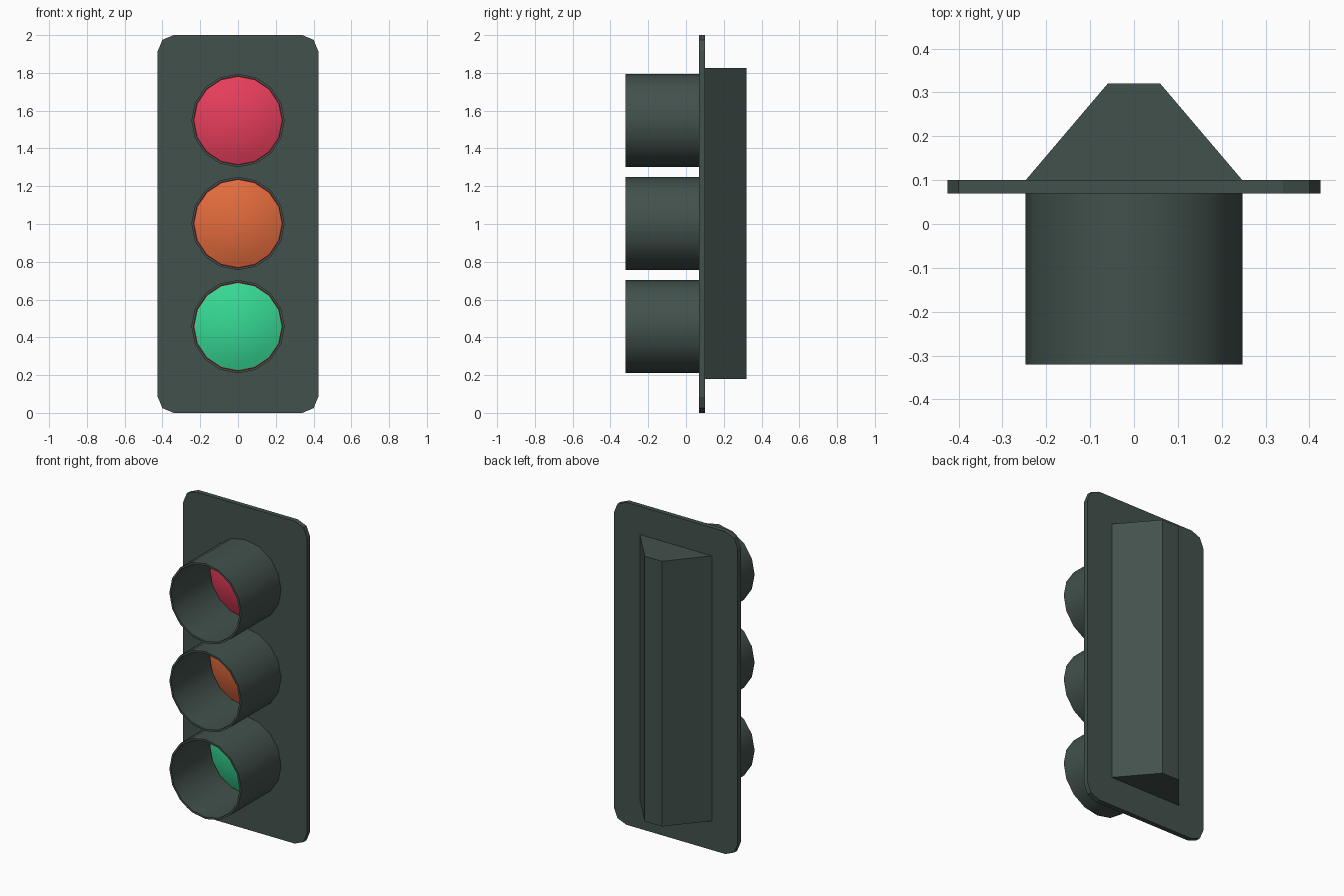
import bpy, bmesh, math

if "Cube" in bpy.data.objects:
    bpy.data.objects.remove(bpy.data.objects["Cube"])


def material(name, srgb):
    lin = [(c / 12.92 if c <= 0.04045 else ((c + 0.055) / 1.055) ** 2.4)
           for c in (v / 255 for v in srgb)]
    m = bpy.data.materials.new(name)
    m.diffuse_color = (*lin, 1)
    m.use_nodes = True
    m.node_tree.nodes["Principled BSDF"].inputs["Base Color"].default_value = m.diffuse_color
    return m


BODY = material("dark grey green", (66, 81, 76))
RIM = material("dark red", (115, 15, 20))
LAMPS = [("red", material("lamp red", (232, 62, 92))),
         ("amber", material("lamp amber", (226, 107, 60))),
         ("green", material("lamp green", (54, 216, 148)))]
SIDES = 16


def finish(name, bm, mat, smooth=False):
    bmesh.ops.recalc_face_normals(bm, faces=bm.faces[:])
    me = bpy.data.meshes.new(name)
    bm.to_mesh(me)
    bm.free()
    me.materials.append(mat)
    ob = bpy.data.objects.new(name, me)
    bpy.context.collection.objects.link(ob)
    if smooth:
        bpy.ops.object.select_all(action='DESELECT')
        ob.select_set(True)
        bpy.context.view_layer.objects.active = ob
        bpy.ops.object.shade_smooth_by_angle(angle=math.radians(40))
    return ob


def prism(name, outline, vec, mat):
    """Extrude a flat outline of 3D points along vec."""
    bm = bmesh.new()
    f = bm.faces.new([bm.verts.new(p) for p in outline])
    r = bmesh.ops.extrude_face_region(bm, geom=[f], use_keep_orig=True)
    bmesh.ops.translate(bm, vec=vec,
                        verts=[g for g in r["geom"] if isinstance(g, bmesh.types.BMVert)])
    return finish(name, bm, mat)


def lathe(name, profile, z, mat, smooth=True):
    """Spin (radius, y) points about a y-parallel axis at height z."""
    bm = bmesh.new()
    rings = []
    for r, y in profile:
        n = 1 if r == 0 else SIDES
        rings.append([bm.verts.new((r * math.cos(math.tau * i / SIDES), y,
                                    z + r * math.sin(math.tau * i / SIDES)))
                      for i in range(n)])
    for a, b in zip(rings, rings[1:]):
        for i in range(SIDES):
            j = (i + 1) % SIDES
            quad = [a[i % len(a)], a[j % len(a)], b[j % len(b)], b[i % len(b)]]
            bm.faces.new(list(dict.fromkeys(quad)))
    ob = finish(name, bm, mat, smooth)
    return ob


# Backing plate with two-segment rounded corners
W, R = 0.425, 0.085
outline = []
for k, (sx, sz) in enumerate([(1, 1), (-1, 1), (-1, -1), (1, -1)]):
    for s in range(3):
        a = math.pi / 2 * k + math.pi / 4 * s
        outline.append((sx * (W - R) + R * math.cos(a), 0.07,
                        1 + sz * (1 - R) + R * math.sin(a)))
prism("backing_plate", outline, (0, 0.03, 0), BODY)

# Tapered housing behind the plate
prism("rear_housing", [(-0.247, 0.10, 0.18), (0.247, 0.10, 0.18),
                       (0.06, 0.32, 0.18), (-0.06, 0.32, 0.18)], (0, 0, 1.645), BODY)

# Three lamps: open tube visor, dark backing disc, shallow domed lens
for i, (name, mat) in enumerate(LAMPS):
    z = 1.548 - 0.5455 * i
    lathe(name + "_visor", [(0.247, 0.07), (0.247, -0.32),
                            (0.235, -0.32), (0.235, 0.07)], z, BODY)
    lathe(name + "_lamp_backing", [(0.235, 0.06), (0, 0.06)], z, RIM, False)
    r, depth, steps = 0.231, 0.05, 5
    dome = [(r * math.cos(math.pi / 2 * s / steps) if s < steps else 0,
             0.058 - depth * math.sin(math.pi / 2 * s / steps)) for s in range(steps + 1)]
    # spherical cap from rim to centre
    big = (r * r + depth * depth) / (2 * depth)
    cap = [(q, 0.058 - (math.sqrt(big * big - q * q) - (big - depth)))
           for q in (r * (1 - s / steps) for s in range(steps))]
    lathe(name + "_lens", cap + [dome[-1]], z, mat)
